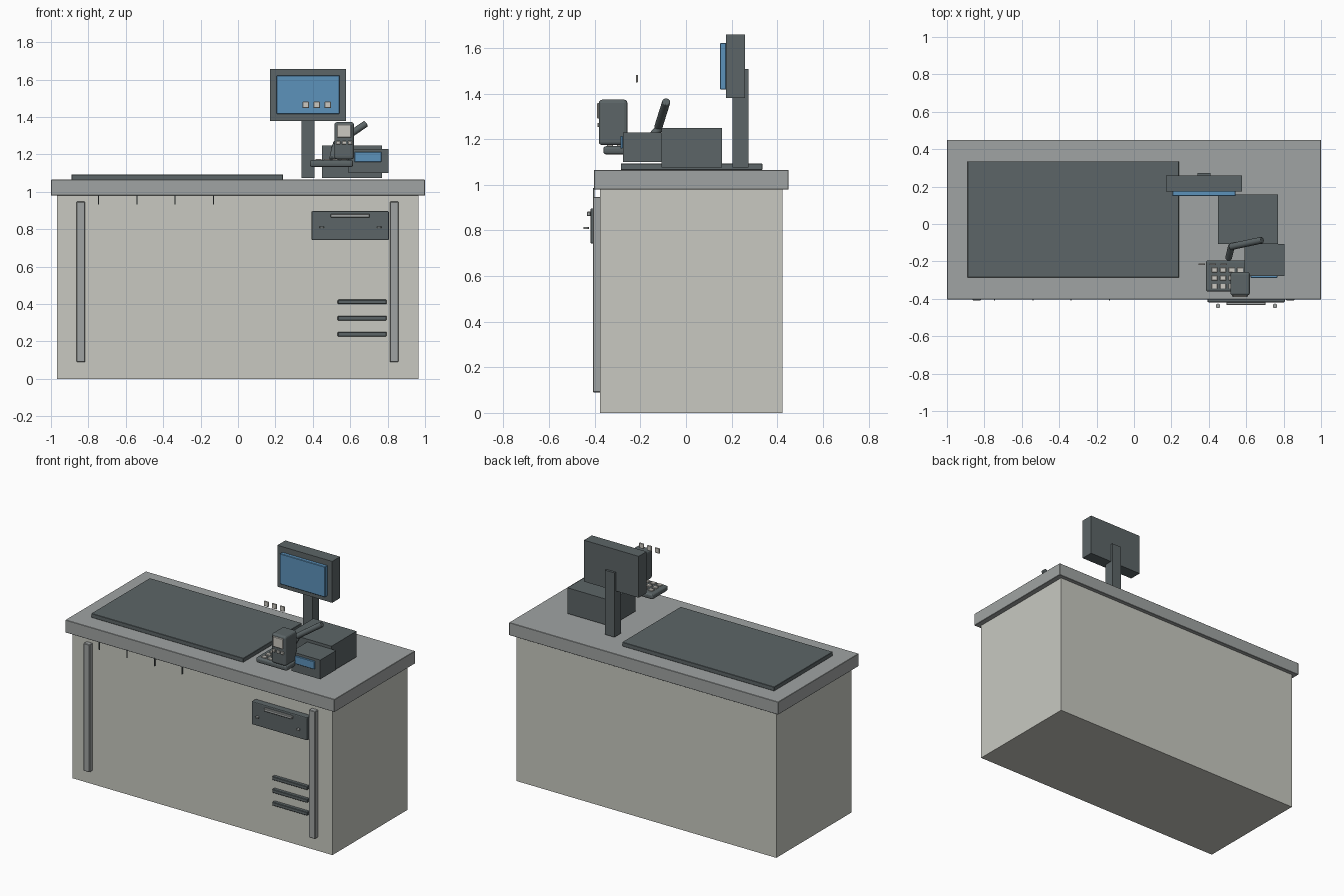
import bpy, math
from mathutils import Vector

if "Cube" in bpy.data.objects:
    bpy.data.objects.remove(bpy.data.objects["Cube"])


def material(name, r, g, b):
    lin = [((c / 255 + 0.055) / 1.055) ** 2.4 for c in (r, g, b)]
    m = bpy.data.materials.new(name)
    m.diffuse_color = (*lin, 1)
    m.use_nodes = True
    m.node_tree.nodes["Principled BSDF"].inputs["Base Color"].default_value = m.diffuse_color
    return m


BODY = material("warm_light_grey", 200, 201, 193)
STEEL = material("mid_grey", 160, 164, 163)
DARK = material("dark_slate", 92, 101, 103)
BLUE = material("screen_blue", 92, 146, 187)
KEY = material("key_grey", 203, 200, 193)


def finish(o, name, mat, bevel, segments):
    o.name = name
    o.data.materials.append(mat)
    if bevel:
        b = o.modifiers.new("bevel", 'BEVEL')
        b.width, b.segments = bevel, segments
        b.limit_method = 'ANGLE'
    return o


def box(name, mat, x, y, z, bevel=0, segments=1):
    """Box given by its (min, max) on each axis."""
    bpy.ops.mesh.primitive_cube_add(size=1, location=[sum(r) / 2 for r in (x, y, z)])
    o = bpy.context.object
    o.scale = [r[1] - r[0] for r in (x, y, z)]
    bpy.ops.object.transform_apply(location=False, rotation=False, scale=True)
    return finish(o, name, mat, bevel, segments)


def rod(name, mat, a, b, r, bevel=0):
    a, b = Vector(a), Vector(b)
    bpy.ops.mesh.primitive_cylinder_add(vertices=20, radius=r, depth=(b - a).length,
                                        location=(a + b) / 2)
    o = bpy.context.object
    o.rotation_euler = (b - a).to_track_quat('Z', 'Y').to_euler()
    bpy.ops.object.shade_smooth_by_angle(angle=math.radians(40))
    return finish(o, name, mat, bevel, 2)


# counter
box("counter_body", BODY, (-0.967, 0.965), (-0.376, 0.423), (0, 0.98))
box("counter_top", STEEL, (-1, 1), (-0.404, 0.45), (0.98, 1.065), 0.002)
box("counter_mat", DARK, (-0.89, 0.24), (-0.286, 0.335), (1.065, 1.093), 0.002)
for i, x in enumerate((-0.84, 0.835)):
    box(f"front_strip_{i}", STEEL, (x - 0.023, x + 0.023), (-0.408, -0.374), (0.09, 0.947), 0.003)
for i in range(4):
    x = -0.746 + 0.205 * i
    box(f"edge_clip_{i}", DARK, (x - 0.003, x + 0.003), (-0.408, -0.402), (0.933, 0.985))
for i in range(3):
    z = 0.239 + 0.086 * i
    box(f"vent_slat_{i}", DARK, (0.533, 0.794), (-0.4, -0.374), (z - 0.012, z + 0.012), 0.003)

# cash drawer
box("cash_drawer", DARK, (0.393, 0.807), (-0.419, -0.374), (0.742, 0.897), 0.006, 2)
box("drawer_handle", STEEL, (0.495, 0.703), (-0.434, -0.417), (0.862, 0.882), 0.003)
for i, x in enumerate((0.449, 0.754)):
    rod(f"drawer_disc_{i}", STEEL, (x, -0.438, 0.807), (x, -0.438, 0.814), 0.012)

# monitor on its post
box("monitor_post", DARK, (0.34, 0.41), (0.204, 0.274), (1.075, 1.507))
box("monitor_case", DARK, (0.17, 0.577), (0.175, 0.259), (1.38, 1.658))
box("monitor_screen", BLUE, (0.206, 0.543), (0.149, 0.176), (1.417, 1.622), 0.003)
for i in range(3):
    x = 0.362 + 0.059 * i
    box(f"floating_tag_{i}", KEY, (x - 0.017, x + 0.017), (-0.22, -0.211), (1.448, 1.482), 0.002)

# register and receipt printer
box("register_base", DARK, (0.45, 0.77), (-0.108, 0.158), (1.075, 1.248))
box("printer", DARK, (0.59, 0.805), (-0.277, -0.108), (1.1, 1.229))
box("printer_display", BLUE, (0.623, 0.767), (-0.288, -0.276), (1.16, 1.213), 0.002)

# keypad with keys
box("keypad", DARK, (0.384, 0.616), (-0.362, -0.194), (1.133, 1.169), 0.012, 3)
for c in range(4):
    for r in range(3):
        x, y = 0.43 + 0.046 * c, -0.333 + 0.044 * r
        box(f"keypad_key_{c}_{r}", KEY, (x - 0.016, x + 0.016), (y - 0.013, y + 0.013),
            (1.166, 1.176), 0.002)

# card terminal
box("terminal_body", DARK, (0.515, 0.62), (-0.382, -0.257), (1.174, 1.373), 0.014, 3)
box("terminal_display", KEY, (0.53, 0.605), (-0.39, -0.381), (1.29, 1.359), 0.003)
for i in range(3):
    x = 0.536 + 0.0315 * i
    box(f"terminal_key_{i}", KEY, (x - 0.011, x + 0.011), (-0.389, -0.381), (1.253, 1.271), 0.002)

# jointed arm behind the terminal
rod("arm_lower", DARK, (0.505, -0.184, 1.172), (0.522, -0.115, 1.25), 0.018, 0.004)
rod("arm_upper", DARK, (0.516, -0.122, 1.25), (0.685, -0.086, 1.365), 0.018, 0.004)
